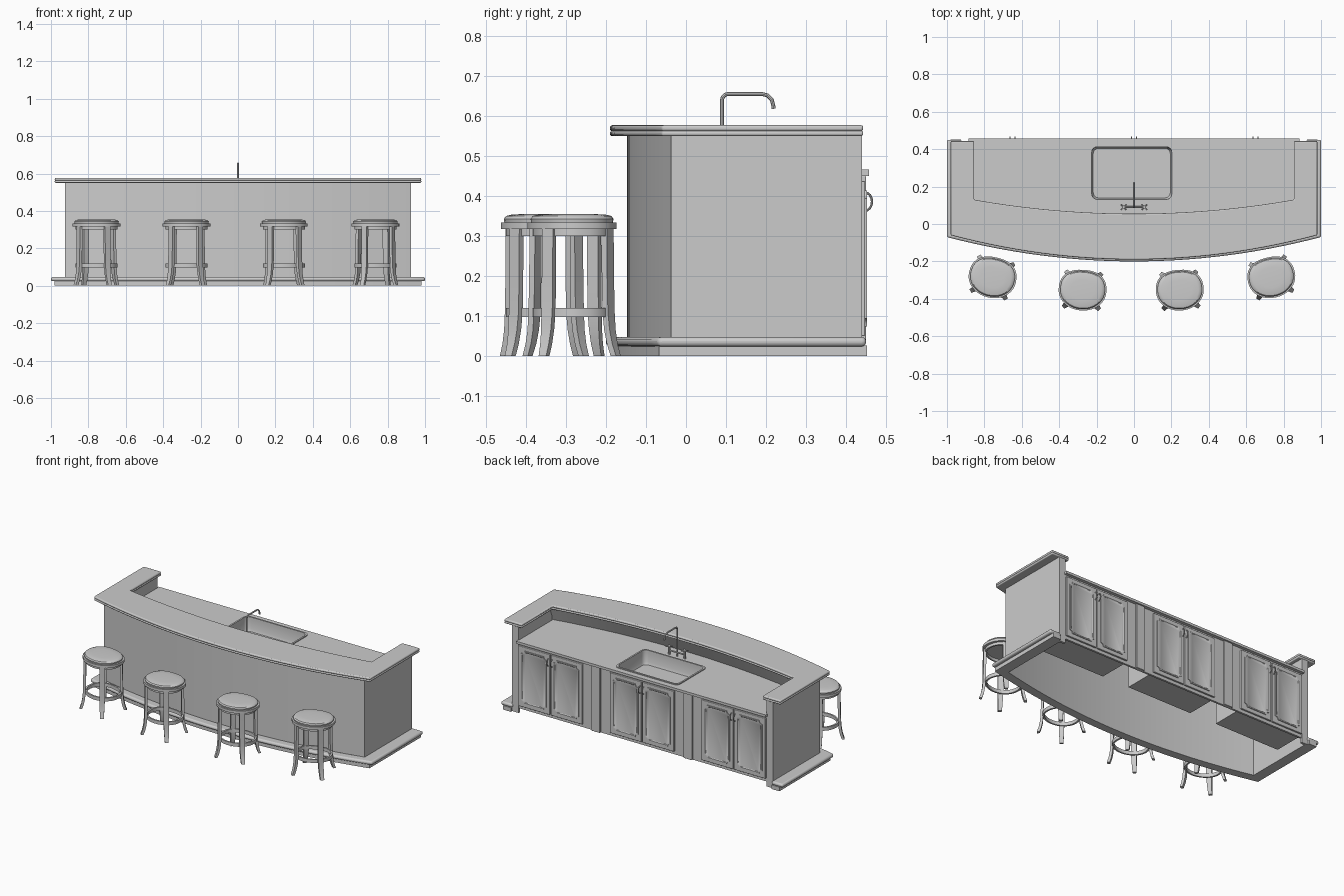
import bpy, bmesh
from math import sin, cos, pi, radians
from mathutils import Vector, Matrix

if "Cube" in bpy.data.objects:
    bpy.data.objects.remove(bpy.data.objects["Cube"])

grey = bpy.data.materials.new("plain grey")
grey.use_nodes = True
grey.diffuse_color = (0.6, 0.6, 0.6, 1)
grey.node_tree.nodes["Principled BSDF"].inputs["Base Color"].default_value = grey.diffuse_color


def finish(name, bm, bevel=0, place=None):
    """Turn a bmesh into a named, shaded object."""
    bmesh.ops.recalc_face_normals(bm, faces=bm.faces)
    mesh = bpy.data.meshes.new(name)
    bm.to_mesh(mesh)
    bm.free()
    mesh.materials.append(grey)
    ob = bpy.data.objects.new(name, mesh)
    bpy.context.collection.objects.link(ob)
    if place:
        ob.matrix_world = place
    if bevel:
        mod = ob.modifiers.new("soft edge", "BEVEL")
        mod.width, mod.segments, mod.angle_limit = bevel, 3, radians(40)
    bpy.ops.object.select_all(action="DESELECT")
    bpy.context.view_layer.objects.active = ob
    ob.select_set(True)
    bpy.ops.object.shade_smooth_by_angle(angle=radians(35))
    return ob


def plate(name, loops, z0, z1, bevel=0):
    """Flat outline, optionally with holes, extruded upwards."""
    bm = bmesh.new()
    for loop in loops:
        vs = [bm.verts.new((x, y, z0)) for x, y in loop]
        for i, v in enumerate(vs):
            bm.edges.new((vs[i - 1], v))
    bmesh.ops.triangle_fill(bm, edges=bm.edges[:], use_beauty=True, normal=(0, 0, 1))
    bmesh.ops.dissolve_limit(bm, angle_limit=0.01, verts=[], edges=bm.edges[:])
    out = bmesh.ops.extrude_face_region(bm, geom=bm.faces[:])
    moved = [g for g in out["geom"] if isinstance(g, bmesh.types.BMVert)]
    bmesh.ops.translate(bm, verts=moved, vec=(0, 0, z1 - z0))
    return finish(name, bm, bevel)


def box(name, x0, x1, y0, y1, z0, z1, bevel=0):
    return plate(name, [[(x0, y0), (x1, y0), (x1, y1), (x0, y1)]], z0, z1, bevel)


def loft(name, rings, cyclic=False, place=None):
    """Skin a list of equal-sized rings."""
    bm = bmesh.new()
    vs = [[bm.verts.new(p) for p in r] for r in rings]
    n = len(vs[0])
    for a, b in zip(vs, vs[1:] + (vs[:1] if cyclic else [])):
        for i in range(n):
            bm.faces.new((a[i - 1], a[i], b[i], b[i - 1]))
    if not cyclic:
        bm.faces.new(vs[0])
        bm.faces.new(vs[-1])
    return finish(name, bm, place=place)


def tube(name, points, radius, cyclic=False):
    """Round rod along a path."""
    cu = bpy.data.curves.new(name, "CURVE")
    cu.dimensions, cu.bevel_depth, cu.bevel_resolution, cu.use_fill_caps = "3D", radius, 2, True
    sp = cu.splines.new("POLY")
    sp.points.add(len(points) - 1)
    for p, co in zip(sp.points, points):
        p.co = (*co, 1)
    sp.use_cyclic_u = cyclic
    cu.materials.append(grey)
    ob = bpy.data.objects.new(name, cu)
    bpy.context.collection.objects.link(ob)
    bpy.ops.object.select_all(action="DESELECT")
    bpy.context.view_layer.objects.active = ob
    ob.select_set(True)
    bpy.ops.object.convert(target="MESH")
    bpy.ops.object.shade_smooth_by_angle(angle=radians(35))


def bow(half, corner, middle, n=28):
    """Shallow front curve from -x to +x."""
    ts = [2 * i / n - 1 for i in range(n + 1)]
    return [(half * t, middle + (corner - middle) * t * t) for t in ts]


def u_shape(outer, inner, back):
    """U outline between two bowed curves, open at the back."""
    a, b = bow(*outer), bow(*inner)
    return [a + [(outer[0], back), (inner[0], back)] + b[::-1] + [(-inner[0], back), (-outer[0], back)]]


def round_rect(cx, cy, hx, hy, r, n=5):
    pts = []
    for k, (sx, sy) in enumerate([(1, 1), (-1, 1), (-1, -1), (1, -1)]):
        for i in range(n + 1):
            a = (k + i / n) * pi / 2
            pts.append((cx + sx * (hx - r) + r * cos(a), cy + sy * (hy - r) + r * sin(a)))
    return pts


# Bar shell: plinth, moulding, curved wall and raised top
plate("base_plinth", u_shape((0.98, -0.067, -0.187), (0.925, -0.037, -0.147), 0.453), 0, 0.026)
plate("base_moulding", u_shape((1.0, -0.07, -0.2), (0.92, -0.032, -0.142), 0.45), 0.024, 0.047, 0.01)
plate("bar_wall", u_shape((0.925, -0.037, -0.147), (0.912, -0.025, -0.135), 0.44), 0.0, 0.552)
plate("bar_top_lower", u_shape((0.98, -0.06, -0.19), (0.855, 0.13, 0.055), 0.443), 0.55, 0.563, 0.005)
plate("bar_top_upper", u_shape((0.98, -0.06, -0.19), (0.855, 0.13, 0.055), 0.443), 0.562, 0.577, 0.006)
for s in (-1, 1):
    box("wall_end", min(s * 0.88, s * 0.92), max(s * 0.88, s * 0.92), 0.425, 0.44, 0.0, 0.552)
    box("side_splash", min(s * 0.88, s * 0.89), max(s * 0.88, s * 0.89), 0.1, 0.44, 0.45, 0.552)

# Splash wall leaning back below the raised top
low, high = bow(0.885, 0.09, 0.005), bow(0.885, 0.125, 0.05)
loft("splash_wall", [[(x, y, 0.46), (u, v, 0.552), (u, v - 0.02, 0.552), (x, y - 0.02, 0.46)]
                     for (x, y), (u, v) in zip(low, high)])

# Work counter with an opening for the sink
SX, SY, HX, HY = -0.012, 0.272, 0.224, 0.15
hole = round_rect(SX, SY, HX - 0.006, HY - 0.006, 0.025)
plate("work_counter", [bow(0.885, 0.08, -0.005) + [(0.885, 0.458), (-0.885, 0.458)], hole], 0.45, 0.466)


def sink_ring(inset, z):
    return [(x, y, z) for x, y in round_rect(SX, SY, HX - inset, HY - inset, 0.028)]


loft("sink_bowl", [sink_ring(i, z) for i, z in
                   [(0.012, 0.375), (0.009, 0.464), (0, 0.464), (0, 0.472), (0.010, 0.472),
                    (0.0105, 0.46), (0.012, 0.40), (0.018, 0.383)]])

# Tap and its cross handles
bend = [(0, 0.105 - 0.015 * cos(a), 0.64 + 0.015 * sin(a)) for a in (0, pi / 6, pi / 3, pi / 2)]
drop = [(0, 0.19 + 0.028 * sin(a), 0.627 + 0.028 * cos(a)) for a in (0, pi / 6, pi / 3, pi / 2)]
tube("tap_spout", [(0, 0.09, 0.466)] + bend + drop + [(0, 0.219, 0.618)], 0.005)
tube("tap_bridge", [(-0.055, 0.09, 0.49), (0.055, 0.09, 0.49)], 0.005)
for s in (-1, 1):
    x = s * 0.055
    tube("tap_stem", [(x, 0.09, 0.466), (x, 0.09, 0.52)], 0.008)
    for d in (-1, 1):
        tube("tap_handle", [(x - 0.015, 0.09 - d * 0.015, 0.516), (x + 0.015, 0.09 + d * 0.015, 0.516)], 0.004)

# Cabinet face and pilasters
box("cabinet_face", -0.885, 0.885, 0.425, 0.438, 0.03, 0.452)
for s in (-1, 1):
    box("pilaster", s * 0.327 - 0.03, s * 0.327 + 0.03, 0.435, 0.45, 0.03, 0.45, 0.003)


def panel_outline(cx, hx, cz, hz, notch, y):
    """Rectangle with scooped corners, standing upright."""
    pts = []
    for k, (sx, sz) in enumerate([(1, 1), (-1, 1), (-1, -1), (1, -1)]):
        for i in range(5):
            a = pi + k * pi / 2 + (pi / 2) * (1 - i / 4)
            pts.append((cx + sx * hx + notch * cos(a), y, cz + sz * hz + notch * sin(a)))
    return pts


# Three cabinets, each with a pair of panelled doors and bow handles
for cx in (-0.65, 0, 0.65):
    box("cabinet_box", cx - 0.23, cx + 0.23, 0.225, 0.43, 0.045, 0.37)
    for s in (-1, 1):
        dx = cx + s * 0.115
        box("door", dx - 0.112, dx + 0.112, 0.435, 0.448, 0.05, 0.437, 0.003)
        loft("door_panel", [panel_outline(dx, 0.09 - i, 0.244, 0.17 - i, 0.02, y)
                            for i, y in ((0, 0.446), (0, 0.453), (0.007, 0.453), (0.011, 0.45))])
        hx = cx + s * 0.013
        tube("door_handle", [(hx, 0.447 + 0.018 * sin(a), 0.386 + 0.023 * cos(a))
                             for a in [pi * i / 8 for i in range(9)]], 0.003)


def seat_ring(scale, z, n=40):
    """Rounded outline, flatter on the bar side."""
    pts = []
    for i in range(n):
        c, s = cos(2 * pi * i / n), sin(2 * pi * i / n)
        e = 2 / (2.4 if s > 0 else 2.05)
        pts.append(Vector((0.128 * scale * abs(c) ** e * (1 if c > 0 else -1),
                           0.109 * scale * abs(s) ** e * (1 if s > 0 else -1), z)))
    return pts


def band(name, outer, inner, z0, z1, place):
    loft(name, [seat_ring(outer, z0), seat_ring(outer, z1), seat_ring(inner, z1), seat_ring(inner, z0)], True, place)


# Bar stools following the curve of the bar
for x, y, turn in ((-0.757, -0.286, -13), (-0.275, -0.354, -4), (0.245, -0.354, 4), (0.735, -0.286, 13)):
    place = Matrix.Translation((x, y, 0)) @ Matrix.Rotation(radians(turn), 4, "Z")
    loft("stool_cushion", [seat_ring(s, z) for s, z in
                           [(0.9, 0.318), (0.92, 0.336), (0.93, 0.343), (0.88, 0.35), (0.78, 0.353), (0.5, 0.355)]],
         place=place)
    band("stool_seat_rim", 1, 0.85, 0.317, 0.334, place)
    band("stool_apron", 0.88, 0.8, 0.30, 0.318, place)
    band("stool_foot_rail", 0.88, 0.79, 0.098, 0.12, place)
    for k in range(4):
        a = pi / 4 + k * pi / 2
        out, side = Vector((cos(a), sin(a), 0)), Vector((-sin(a), cos(a), 0))
        rings = []
        for r, z in ((0.13, 0), (0.12, 0.03), (0.113, 0.065), (0.109, 0.11), (0.107, 0.2), (0.106, 0.32)):
            c = out * r + Vector((0, 0, z))
            w = 0.011 + 0.05 * min(z, 0.1)
            rings.append([c - out * 0.008 - side * w, c + out * 0.008 - side * w,
                          c + out * 0.008 + side * w, c - out * 0.008 + side * w])
        loft("stool_leg", rings, place=place)
